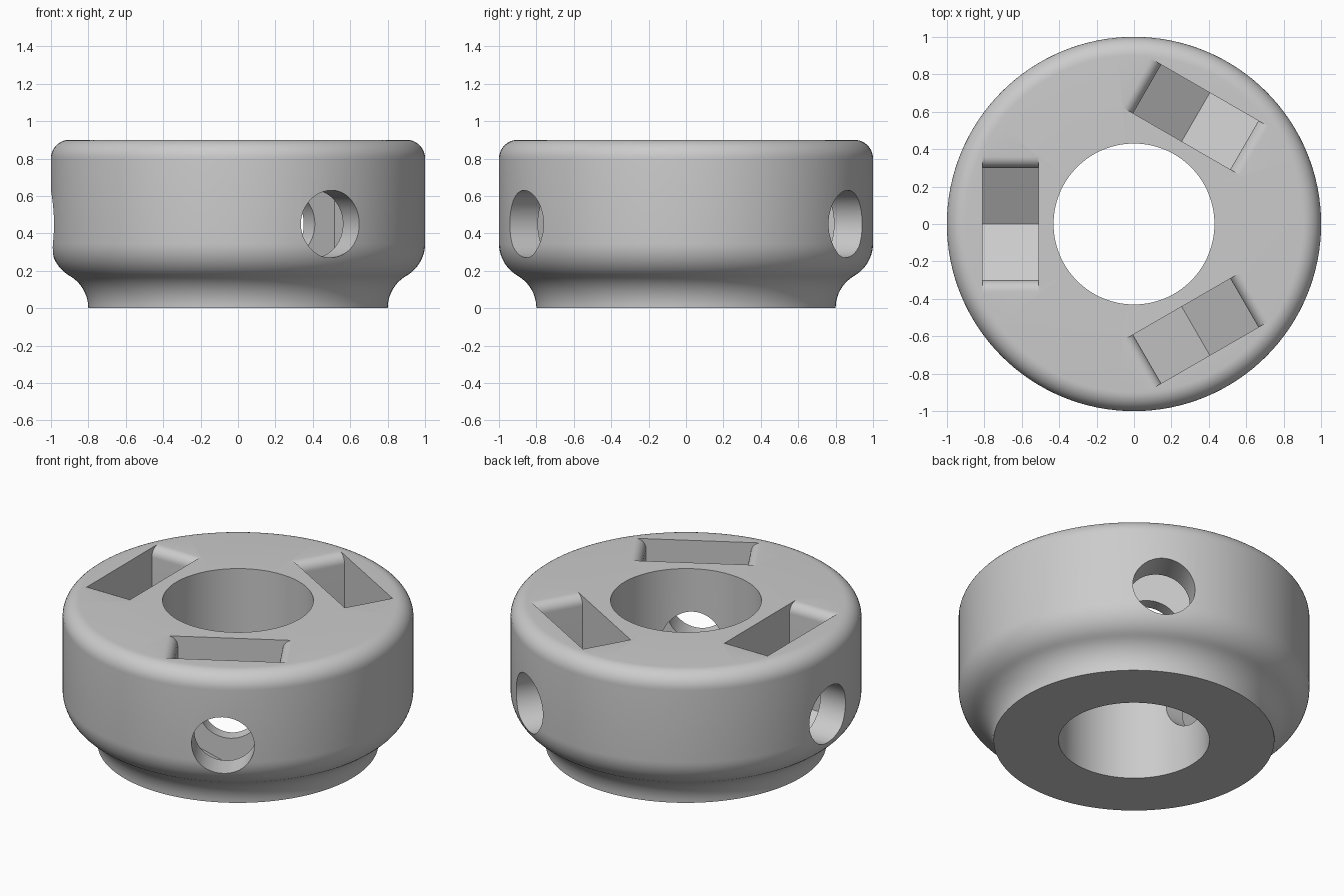
import bpy
import bmesh
from math import sin, cos, pi, radians
from mathutils import Matrix, Vector

cube = bpy.data.objects.get("Cube")
if cube:
    bpy.data.objects.remove(cube, do_unlink=True)

grey = bpy.data.materials.new("plain grey")
grey.use_nodes = True
grey.diffuse_color = (0.6, 0.6, 0.6, 1)
grey.node_tree.nodes["Principled BSDF"].inputs["Base Color"].default_value = (0.6, 0.6, 0.6, 1)

HEIGHT, BORE, AXIS_Z = 0.9, 0.43, 0.45


def arc(cx, cz, r, start, end, steps=10):
    """Points along an arc, angles in degrees."""
    angles = [radians(start + (end - start) * i / steps) for i in range(steps + 1)]
    return [(cx + r * cos(a), cz + r * sin(a)) for a in angles]


def make_object(name, bm):
    bmesh.ops.recalc_face_normals(bm, faces=bm.faces)
    mesh = bpy.data.meshes.new(name)
    bm.to_mesh(mesh)
    bm.free()
    mesh.materials.append(grey)
    obj = bpy.data.objects.new(name, mesh)
    bpy.context.collection.objects.link(obj)
    return obj


def lathe(name, profile, segments):
    bm = bmesh.new()
    verts = [bm.verts.new((r, 0, z)) for r, z in profile]
    for i, v in enumerate(verts):
        bm.edges.new((v, verts[i - 1]))
    bmesh.ops.spin(bm, geom=bm.verts[:] + bm.edges[:], axis=(0, 0, 1), cent=(0, 0, 0),
                   angle=2 * pi, steps=segments, use_merge=True)
    bmesh.ops.remove_doubles(bm, verts=bm.verts, dist=1e-5)
    return make_object(name, bm)


def radial_prism(name, profile, inner, outer, angle):
    """Extrude a (sideways, height) outline outward along a radius."""
    bm = bmesh.new()
    face = bm.faces.new([bm.verts.new((inner, y, z)) for y, z in profile])
    ext = bmesh.ops.extrude_face_region(bm, geom=[face])["geom"]
    moved = [g for g in ext if isinstance(g, bmesh.types.BMVert)]
    bmesh.ops.translate(bm, verts=moved, vec=Vector((outer - inner, 0, 0)))
    bmesh.ops.rotate(bm, verts=bm.verts, cent=(0, 0, 0), matrix=Matrix.Rotation(angle, 3, "Z"))
    obj = make_object(name, bm)
    obj.hide_render = True
    return obj


def cut(target, cutter):
    bpy.context.view_layer.objects.active = target
    mod = target.modifiers.new(cutter.name, "BOOLEAN")
    mod.operation = "DIFFERENCE"
    mod.solver = "EXACT"
    mod.object = cutter
    bpy.ops.object.modifier_apply(modifier=mod.name)
    bpy.data.objects.remove(cutter, do_unlink=True)


# Collar body: coved foot, rounded belly, rounded top rim, straight bore
outline = [(BORE, 0)]
outline += arc(1, 0, 0.2, 180, 120)
outline += arc(0.8, 0.3464, 0.2, -60, 0)[1:]
outline += arc(0.9, 0.8, 0.1, 0, 90)
outline += [(BORE, HEIGHT)]
collar = lathe("collar", outline, 128)

# Nut pocket outline: hexagon base, upright ends, rounded lips
half, lip = 0.30, 0.06
tip = half / cos(pi / 6)
right_side = [(half, AXIS_Z - tip / 2)]
right_side += arc(half + lip, HEIGHT - lip, lip, 180, 90, 8) + [(half + lip, 1.1)]
pocket = [(0, AXIS_Z - tip)] + right_side + [(-y, z) for y, z in reversed(right_side)]

# Screw hole outline
hole = arc(0, AXIS_Z, 0.18, 0, 360, 48)[:-1]

for degrees in (60, 180, 300):
    cut(collar, radial_prism("pocket_cutter", pocket, 0.51, 0.81, radians(degrees)))
    cut(collar, radial_prism("hole_cutter", hole, 0.2, 1.2, radians(degrees)))

# Smooth curves, keep cut edges sharp
bpy.ops.object.select_all(action="DESELECT")
collar.select_set(True)
bpy.context.view_layer.objects.active = collar
bpy.ops.object.shade_smooth_by_angle(angle=radians(25))
